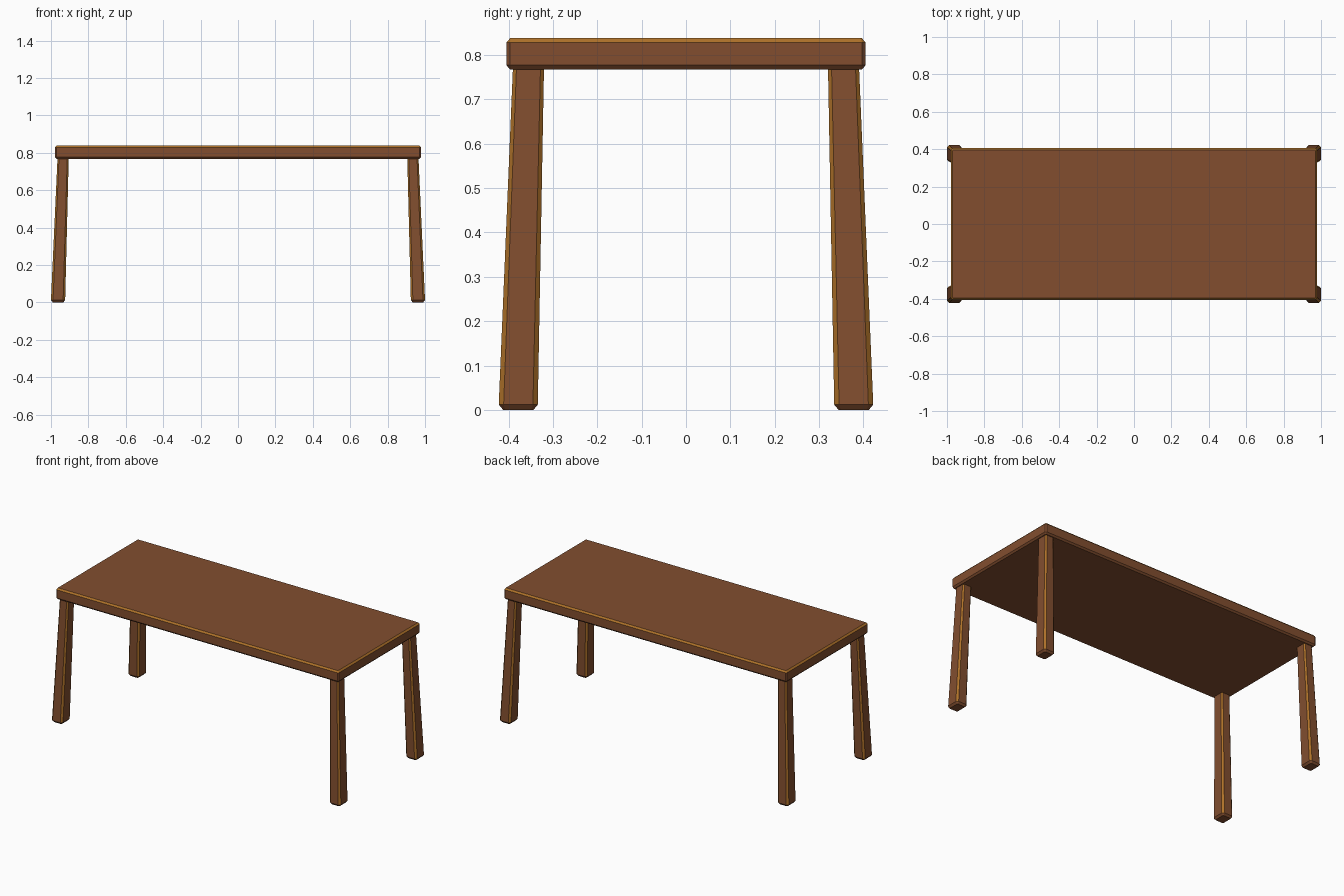
import bpy, bmesh

if "Cube" in bpy.data.objects:
    bpy.data.objects.remove(bpy.data.objects["Cube"])


def material(name, rgb):
    m = bpy.data.materials.new(name)
    m.diffuse_color = (*rgb, 1.0)
    m.use_nodes = True
    m.node_tree.nodes["Principled BSDF"].inputs["Base Color"].default_value = m.diffuse_color
    return m


BROWN = material("brown wood", (0.223, 0.076, 0.028))
ORANGE = material("worn orange edge", (0.42, 0.165, 0.022))


def ring(bm, cx, cy, hx, hy, c, z):
    """Rectangle with cut corners, counter-clockwise."""
    pts = [(hx - c, -hy), (hx, -hy + c), (hx, hy - c), (hx - c, hy),
           (-hx + c, hy), (-hx, hy - c), (-hx, -hy + c), (-hx + c, -hy)]
    return [bm.verts.new((cx + x, cy + y, z)) for x, y in pts]


def loft(name, rings, is_orange):
    """Join rings from bottom to top; is_orange(level, side) picks worn edges."""
    bm = bmesh.new()
    loops = [ring(bm, *r) for r in rings]
    bm.faces.new(loops[0][::-1])
    bm.faces.new(loops[-1])
    for level, (a, b) in enumerate(zip(loops, loops[1:])):
        for i in range(8):
            j = (i + 1) % 8
            f = bm.faces.new((a[i], a[j], b[j], b[i]))
            f.material_index = int(is_orange(level, i))
    bmesh.ops.recalc_face_normals(bm, faces=bm.faces)
    me = bpy.data.meshes.new(name)
    bm.to_mesh(me)
    bm.free()
    me.materials.append(BROWN)
    me.materials.append(ORANGE)
    ob = bpy.data.objects.new(name, me)
    bpy.context.collection.objects.link(ob)
    return ob


# Table top: chamfered slab, worn along the upper rim
loft("table_top", [
    (0, 0, 0.970, 0.396, 0.003, 0.767),
    (0, 0, 0.979, 0.405, 0.008, 0.777),
    (0, 0, 0.979, 0.405, 0.008, 0.828),
    (0, 0, 0.970, 0.396, 0.003, 0.838),
], lambda level, side: level == 2)

# Legs: splayed and tapered, worn along the upright corner chamfers
for sx, xname in ((-1, "left"), (1, "right")):
    for sy, yname in ((-1, "front"), (1, "back")):
        loft(f"{yname}_{xname}_leg", [
            (sx * 0.962, sy * 0.378, 0.028, 0.034, 0.005, 0.0),
            (sx * 0.962, sy * 0.378, 0.038, 0.044, 0.011, 0.012),
            (sx * 0.935, sy * 0.355, 0.030, 0.035, 0.008, 0.772),
        ], lambda level, side: level == 1 and side % 2 == 0)
